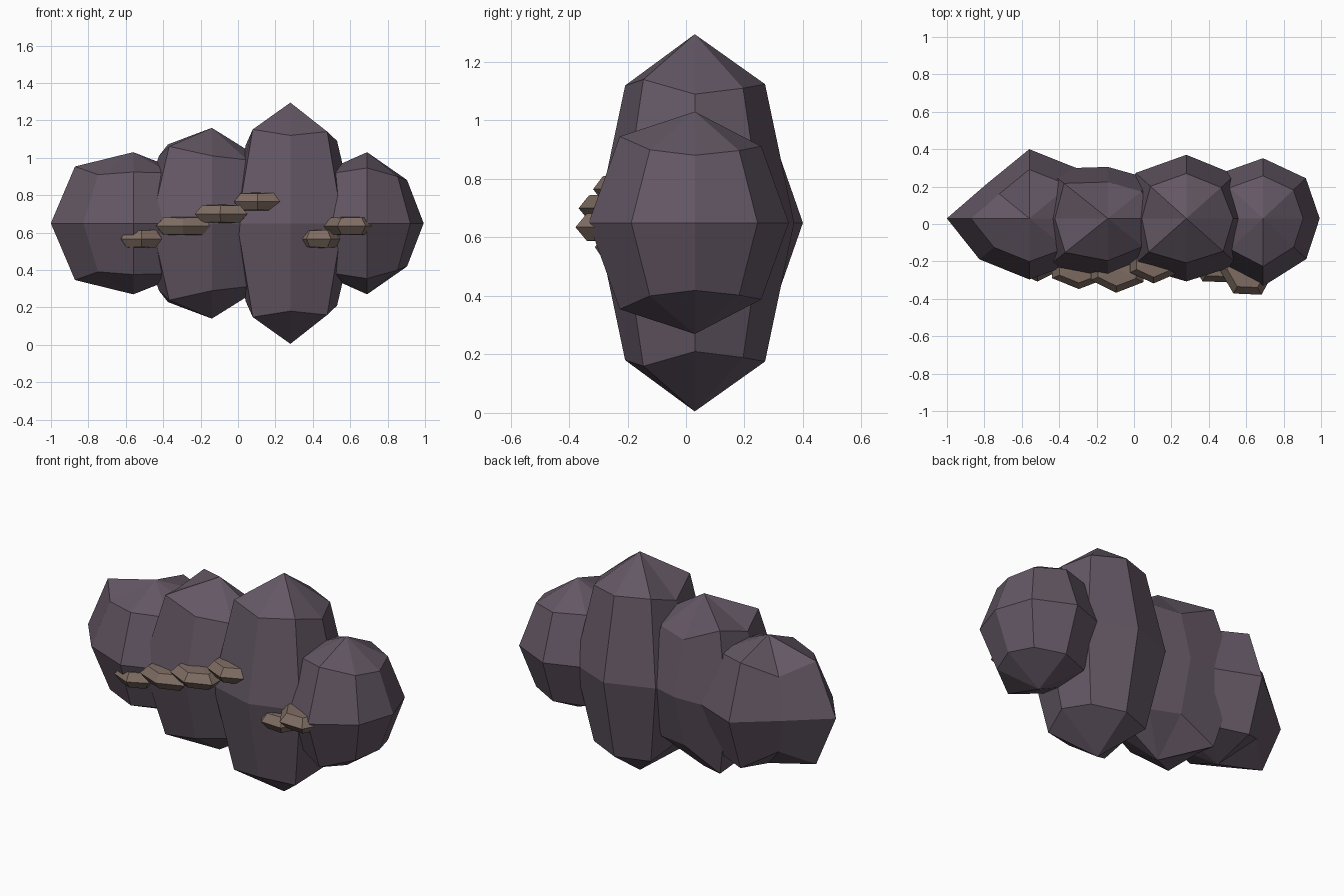
import bpy, bmesh
from math import cos, sin, pi, radians

if "Cube" in bpy.data.objects:
    bpy.data.objects.remove(bpy.data.objects["Cube"])


def material(name, rgb):
    m = bpy.data.materials.new(name)
    m.use_nodes = True
    m.diffuse_color = (*rgb, 1)
    bsdf = m.node_tree.nodes["Principled BSDF"]
    bsdf.inputs["Base Color"].default_value = (*rgb, 1)
    bsdf.inputs["Roughness"].default_value = 0.9
    return m


STONE = material("purple grey stone", (0.125, 0.095, 0.127))
SHELF = material("brown shelf", (0.21, 0.152, 0.123))


def lump(name, centre, size, factors, mat, ring=(0.707, 0.707), turn=0):
    """Faceted ellipsoid of two poles and three rings; each longitude has its own swell factor."""
    bm = bmesh.new()
    n = len(factors)
    rings = []
    for width, height in ((ring[0], -ring[1]), (1, 0), ring):
        rings.append([bm.verts.new((size[0] * width * f * cos(turn + 2 * pi * i / n),
                                    size[1] * width * f * sin(turn + 2 * pi * i / n),
                                    size[2] * height * f))
                      for i, f in enumerate(factors)])
    bottom = bm.verts.new((0, 0, -size[2]))
    top = bm.verts.new((0, 0, size[2]))
    for i in range(n):
        j = (i + 1) % n
        bm.faces.new((bottom, rings[0][j], rings[0][i]))
        bm.faces.new((top, rings[2][i], rings[2][j]))
        for low, high in zip(rings, rings[1:]):
            bm.faces.new((low[i], low[j], high[j], high[i]))
    bmesh.ops.recalc_face_normals(bm, faces=bm.faces)
    mesh = bpy.data.meshes.new(name)
    bm.to_mesh(mesh)
    bm.free()
    mesh.materials.append(mat)
    ob = bpy.data.objects.new(name, mesh)
    ob.location = centre
    bpy.context.collection.objects.link(ob)
    return ob


# Boulders: x, size, swell factors from +x round through the back, -x and the front
boulders = {
    "outer_right_boulder": (-0.56, (0.39, 0.32, 0.38), (1, 1.1, 1.156, 0.82, 1.13, 0.967, 1.02, 1)),
    "inner_right_boulder": (-0.14, (0.4, 0.32, 0.51), (0.95, 0.9, 0.86, 1.17, 1, 1.14, 1.0, 0.94)),
    "tall_boulder": (0.28, (0.366, 0.327, 0.645), (0.965, 1.01, 1.04, 1.05, 0.92, 1.1, 1.03, 1.075)),
    "outer_left_boulder": (0.69, (0.352, 0.33, 0.38), (0.86, 0.92, 0.975, 1, 1, 1, 1.1, 0.93)),
}
for name, (x, size, factors) in boulders.items():
    lump(name, (x, 0.03, 0.65), size, factors, STONE)

# Flat shelves climbing across the front: centre, half width, half depth, turn in degrees
shelves = [
    ((-0.52, -0.2, 0.567), 0.125, 0.11, 32),
    ((-0.295, -0.23, 0.635), 0.165, 0.12, 30),
    ((-0.09, -0.24, 0.70), 0.16, 0.13, 28),
    ((0.105, -0.2, 0.765), 0.145, 0.12, 30),
    ((0.43, -0.2, 0.567), 0.13, 0.125, 0),
    ((0.605, -0.24, 0.635), 0.15, 0.155, 0),
]
for k, (centre, w, d, turn) in enumerate(shelves):
    lump(f"shelf_{k + 1}", centre, (w, d, 0.05), (1, 0.95, 1.02, 1, 0.98, 1.03),
         SHELF, ring=(0.72, 0.9), turn=radians(turn))
